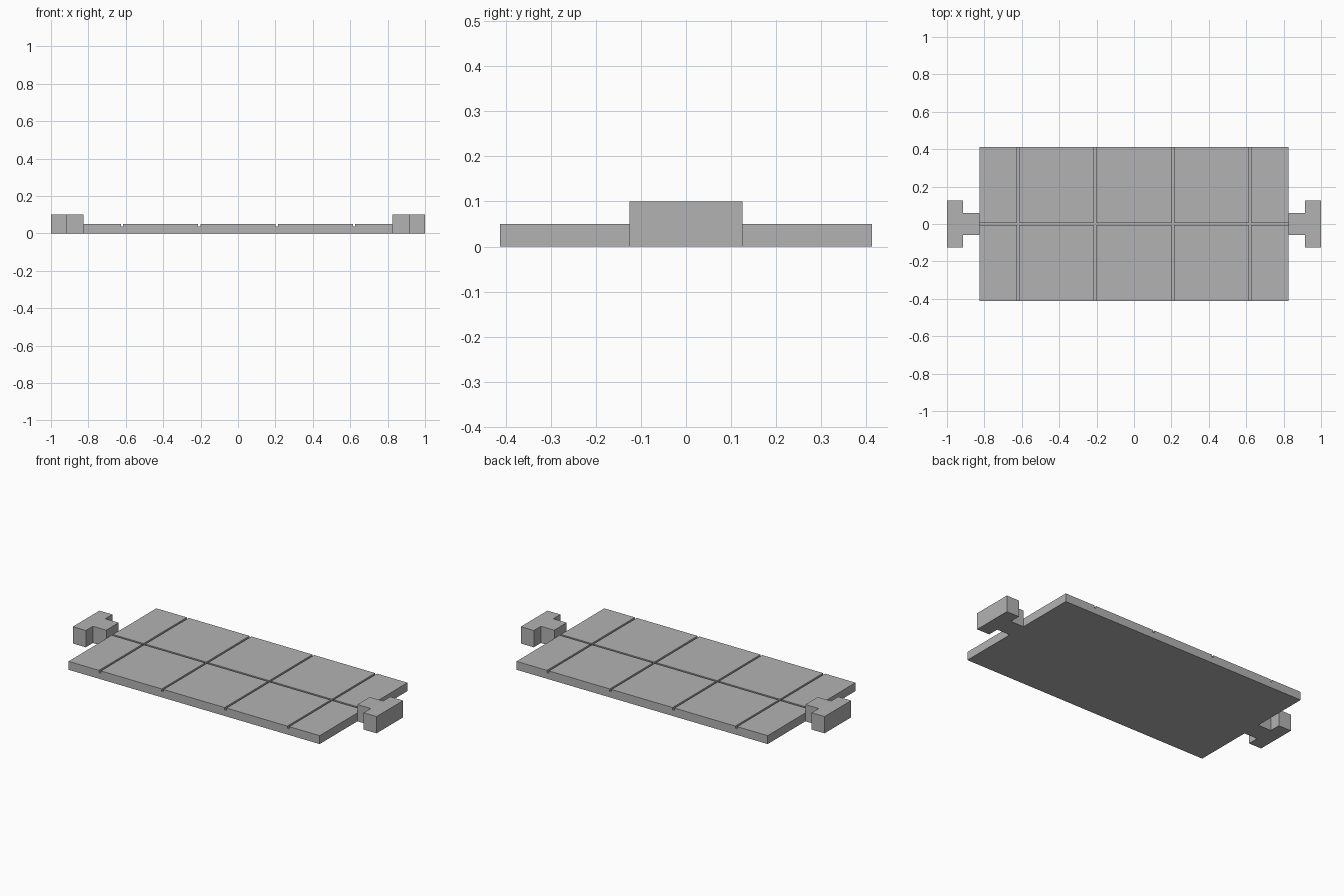
import bpy
import bmesh

default = bpy.data.objects.get("Cube")
if default:
    bpy.data.objects.remove(default, do_unlink=True)

# Single grey material
GREY = (0.45, 0.45, 0.45, 1)
grey = bpy.data.materials.new("plain grey")
grey.use_nodes = True
grey.diffuse_color = GREY
grey.node_tree.nodes["Principled BSDF"].inputs["Base Color"].default_value = GREY

PLATE_X, PLATE_Y, PLATE_Z = 0.827, 0.413, 0.05
TAB_Z = 0.1
GROOVE_WIDTH, GROOVE_DEPTH = 0.012, 0.014


def make_object(name, bm):
    mesh = bpy.data.meshes.new(name)
    bmesh.ops.recalc_face_normals(bm, faces=bm.faces)
    bm.to_mesh(mesh)
    bm.free()
    mesh.materials.append(grey)
    obj = bpy.data.objects.new(name, mesh)
    bpy.context.scene.collection.objects.link(obj)
    return obj


def prism(name, outline, bottom, top):
    """Extrude a flat outline from bottom to top."""
    bm = bmesh.new()
    face = bm.faces.new([bm.verts.new((x, y, bottom)) for x, y in outline])
    raised = bmesh.ops.extrude_face_region(bm, geom=[face], use_keep_orig=True)["geom"]
    verts = [v for v in raised if isinstance(v, bmesh.types.BMVert)]
    bmesh.ops.translate(bm, verts=verts, vec=(0, 0, top - bottom))
    return make_object(name, bm)


def block(name, x, y, half_x, half_y, bottom, top):
    corners = [(-1, -1), (1, -1), (1, 1), (-1, 1)]
    return prism(name, [(x + i * half_x, y + j * half_y) for i, j in corners], bottom, top)


# Plate with four cross grooves and one long centre groove
plate = block("plate", 0, 0, PLATE_X, PLATE_Y, 0, PLATE_Z)
floor = PLATE_Z - GROOVE_DEPTH
cutters = [block("groove_cutter", x, 0, GROOVE_WIDTH / 2, 0.5, floor, 0.1)
           for x in (-0.62, -0.207, 0.207, 0.62)]
cutters.append(block("groove_cutter", 0, 0, 1, GROOVE_WIDTH / 2, floor, 0.1))
for cutter in cutters:
    cutter.hide_render = True
    cut = plate.modifiers.new("groove", 'BOOLEAN')
    cut.operation = 'DIFFERENCE'
    cut.solver = 'EXACT'
    cut.object = cutter

# Bake the grooves and drop the cutters
bpy.context.view_layer.update()
baked = bpy.data.meshes.new_from_object(
    plate.evaluated_get(bpy.context.evaluated_depsgraph_get()))
plate.modifiers.clear()
plate.data = baked
for cutter in cutters:
    bpy.data.objects.remove(cutter, do_unlink=True)

# T-shaped connector at each end
half_outline = [(PLATE_X, 0.058), (0.915, 0.058), (0.915, 0.125), (1, 0.125)]
outline = half_outline + [(x, -y) for x, y in reversed(half_outline)]
for name, side in (("left_connector", 1), ("right_connector", -1)):
    prism(name, [(side * x, y) for x, y in outline], 0, TAB_Z)
